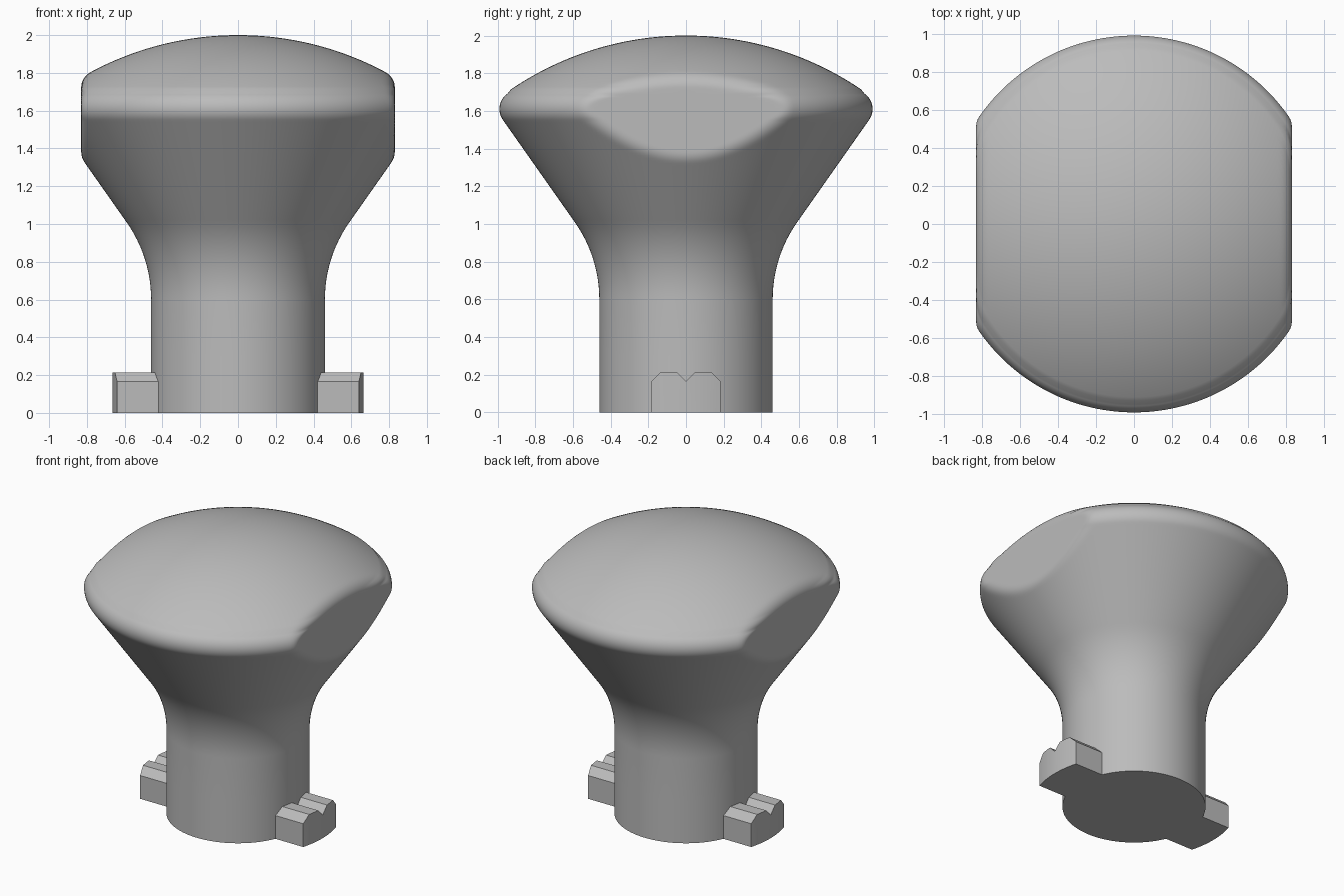
import bpy
import bmesh
from math import sin, cos, tan, acos, asin, sqrt, pi, radians

cube = bpy.data.objects.get("Cube")
if cube:
    bpy.data.objects.remove(cube, do_unlink=True)

SEGMENTS = 256
STEM_R = 0.46          # stem radius
FLAT_X = 0.83          # distance of the side flats from the axis
FILLET = 0.1           # rounding of the rim and of the flats
SLOPE = radians(35.3)  # lean of the flared underside
DOME_R = 1.654

grey = bpy.data.materials.new("plain grey")
grey.use_nodes = True
grey.diffuse_color = (0.5, 0.5, 0.5, 1)
grey.node_tree.nodes["Principled BSDF"].inputs["Base Color"].default_value = (0.5, 0.5, 0.5, 1)


def finish(bm, name, angle):
    """Turn a bmesh into a shaded object with the grey material."""
    bmesh.ops.recalc_face_normals(bm, faces=bm.faces)
    mesh = bpy.data.meshes.new(name)
    bm.to_mesh(mesh)
    bm.free()
    mesh.materials.append(grey)
    mesh.shade_smooth()
    mesh.set_sharp_from_angle(angle=radians(angle))
    obj = bpy.data.objects.new(name, mesh)
    bpy.context.collection.objects.link(obj)
    return obj


def steps(a, b, n):
    return [a + (b - a) * i / n for i in range(n + 1)]


def knob_profile():
    """Radius and height from the foot of the stem up to the crown."""
    neck_r = 0.71
    pts = [(STEM_R, 0), (STEM_R, 0.3)]
    pts += [(STEM_R + neck_r * (1 - cos(a)), 0.6 + neck_r * sin(a))
            for a in steps(0, SLOPE, 12)]
    rim = [(0.89 + FILLET * cos(a), 1.61 + FILLET * sin(a))
           for a in steps(-SLOPE, radians(55), 14)]
    (r0, z0), (r1, z1) = pts[-1], rim[0]
    pts += [(r0 + (r1 - r0) * t, z0 + (z1 - z0) * t) for t in steps(0, 1, 40)[1:-1]]
    pts += rim
    edge = asin(rim[-1][0] / DOME_R)
    pts += [(DOME_R * sin(a), 2 - DOME_R + DOME_R * cos(a))
            for a in steps(edge, 0, 44)[1:-1]]
    return pts


def trim(x, nx):
    """Press x onto the side flat, with a rolled fillet where they meet."""
    nx = min(max(nx, 0.001), 0.9999)
    theta = acos(nx)
    reach = FILLET * tan(theta / 2)
    if x <= FLAT_X - FILLET * (1 - nx):
        return x
    s = (x - FLAT_X) / tan(theta)
    if s >= reach:
        return FLAT_X
    return FLAT_X - FILLET + sqrt(max(FILLET ** 2 - (reach - s) ** 2, 0))


# Knob: turned body with two flats pressed into the head
bm = bmesh.new()
profile = knob_profile()
rings = []
for i, (r, z) in enumerate(profile):
    (ra, za) = profile[max(i - 1, 0)]
    (rb, zb) = profile[min(i + 1, len(profile) - 1)]
    outward = (zb - za) / sqrt((rb - ra) ** 2 + (zb - za) ** 2)
    ring = []
    for k in range(SEGMENTS):
        a = 2 * pi * k / SEGMENTS
        x = r * cos(a)
        side = 1 if x >= 0 else -1
        if r > 0.6:
            x = side * trim(abs(x), outward * abs(cos(a)))
        ring.append(bm.verts.new((x, r * sin(a), z)))
    rings.append(ring)
for low, high in zip(rings, rings[1:]):
    for k in range(SEGMENTS):
        n = (k + 1) % SEGMENTS
        bm.faces.new((low[k], low[n], high[n], high[k]))
bm.faces.new(rings[0][::-1])
crown = bm.verts.new((0, 0, 2))
for k in range(SEGMENTS):
    bm.faces.new((rings[-1][k], rings[-1][(k + 1) % SEGMENTS], crown))
finish(bm, "knob_body", 50)


def lug_height(y):
    """Twin-peaked top: chamfered shoulders and a central notch."""
    return min(0.215, 0.165 + abs(y), 0.165 + 0.183 - abs(y))


# Locking lugs: notched blocks with an arc-shaped outer end
def lug(name, side):
    bm = bmesh.new()
    half = [0.025, 0.05, 0.075, 0.1, 0.133, 0.158, 0.183]
    columns = []
    for y in [-v for v in reversed(half)] + [0] + half:
        inner = side * (sqrt(STEM_R ** 2 - y * y) - 0.004)
        outer = side * sqrt(0.665 ** 2 - y * y)
        h = lug_height(y)
        columns.append([bm.verts.new(p) for p in
                        ((inner, y, 0), (outer, y, 0), (outer, y, h), (inner, y, h))])
    for a, b in zip(columns, columns[1:]):
        for k in range(4):
            n = (k + 1) % 4
            bm.faces.new((a[k], a[n], b[n], b[k]))
    bm.faces.new(columns[0])
    bm.faces.new(columns[-1])
    finish(bm, name, 30)


lug("left_lug", 1)
lug("right_lug", -1)
